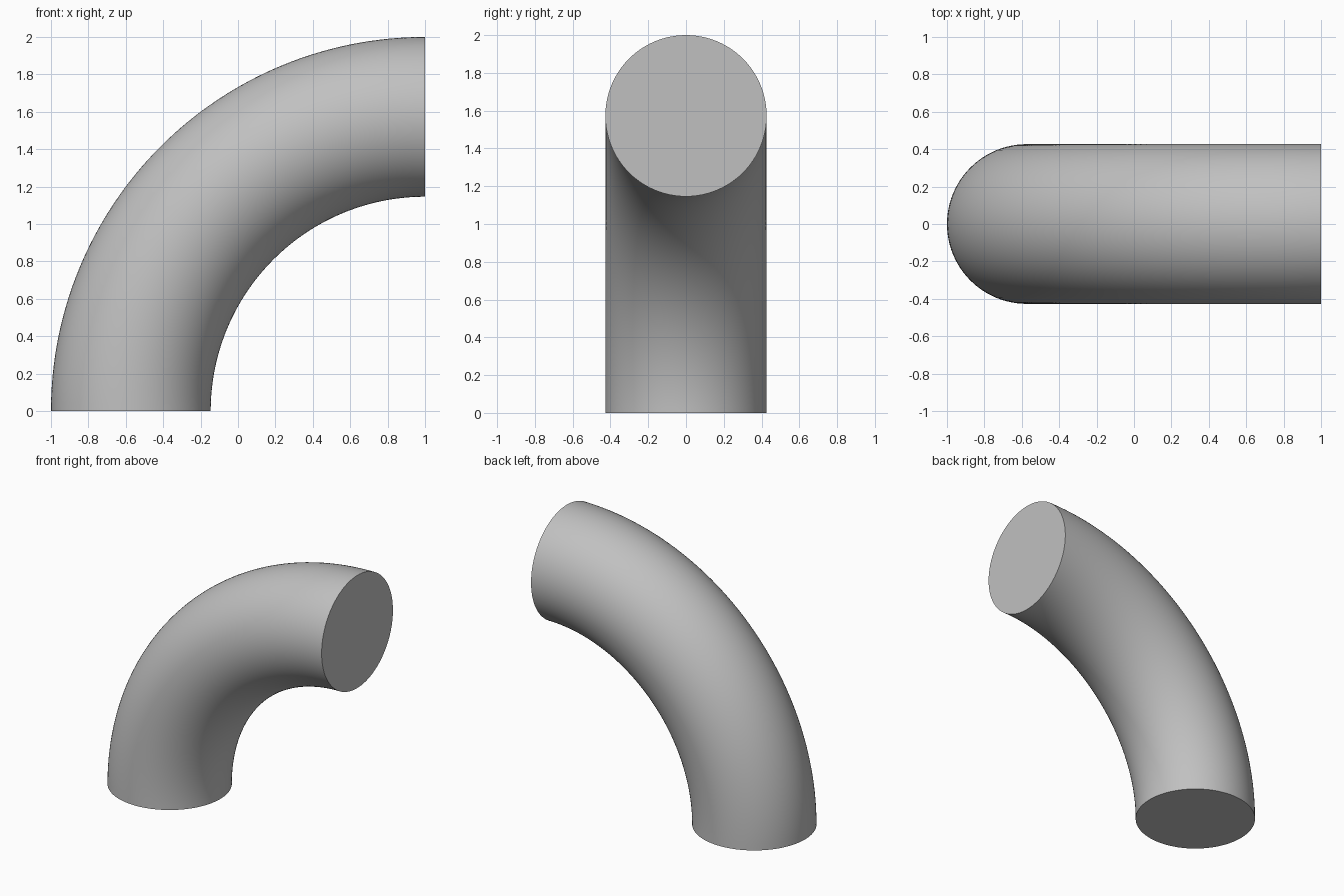
import bpy
import bmesh
from math import radians
from mathutils import Matrix, Vector

BEND_RADIUS = 1.573
OUTER = 0.427
WALL = 0.012
SIDES = 96
STEPS = 64

cube = bpy.data.objects.get("Cube")
if cube:
    bpy.data.objects.remove(cube, do_unlink=True)

# Plain grey metal
grey = bpy.data.materials.new("grey_metal")
grey.use_nodes = True
colour = (0.53, 0.53, 0.53, 1)
grey.diffuse_color = colour
grey.node_tree.nodes["Principled BSDF"].inputs["Base Color"].default_value = colour

bm = bmesh.new()
bend_centre = Vector((1, 0, 0))
start = Matrix.Translation(bend_centre - Vector((BEND_RADIUS, 0, 0)))

# Outer and inner walls, swept a quarter turn from the floor
for radius in (OUTER, OUTER - WALL):
    ring = bmesh.ops.create_circle(bm, segments=SIDES, radius=radius, matrix=start)
    edges = list({e for v in ring["verts"] for e in v.link_edges})
    bmesh.ops.spin(bm, geom=ring["verts"] + edges, cent=bend_centre,
                   axis=(0, 1, 0), angle=radians(90), steps=STEPS)

# Thin rims joining the walls at both open ends
rims = [e for e in bm.edges if e.is_boundary]
for at_floor in (True, False):
    loop = [e for e in rims if all(abs(v.co.z) < 0.001 for v in e.verts) == at_floor]
    bmesh.ops.bridge_loops(bm, edges=loop)
bmesh.ops.recalc_face_normals(bm, faces=bm.faces)

mesh = bpy.data.meshes.new("pipe_elbow")
bm.to_mesh(mesh)
bm.free()
mesh.materials.append(grey)
pipe = bpy.data.objects.new("pipe_elbow", mesh)
bpy.context.collection.objects.link(pipe)

# Smooth walls with crisp rims
bpy.ops.object.select_all(action="DESELECT")
pipe.select_set(True)
bpy.context.view_layer.objects.active = pipe
bpy.ops.object.shade_smooth_by_angle(angle=radians(40))
